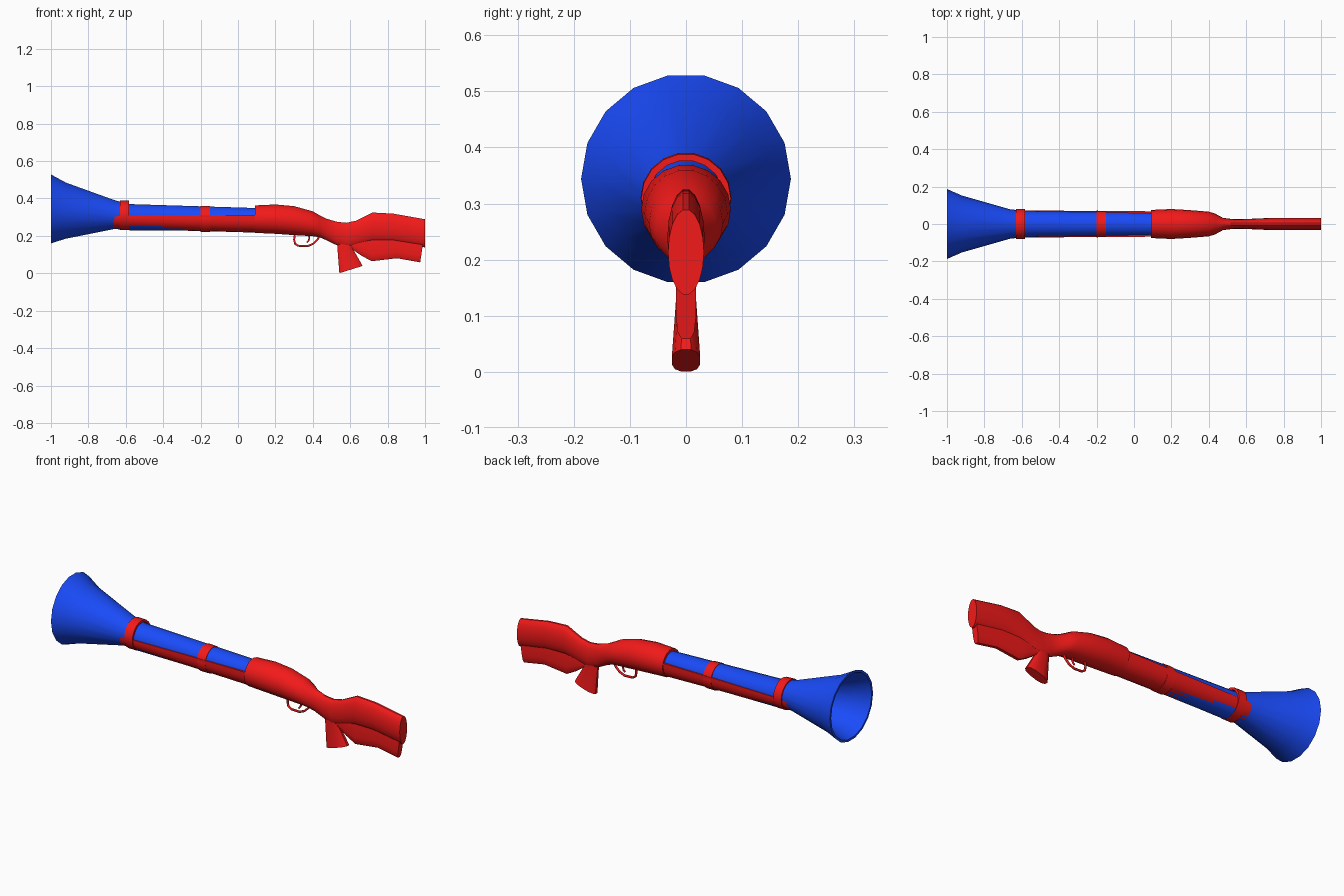
import bpy, bmesh, math

if "Cube" in bpy.data.objects:
    bpy.data.objects.remove(bpy.data.objects["Cube"])


def paint(name, color):
    m = bpy.data.materials.new(name)
    m.diffuse_color = color
    m.use_nodes = True
    m.node_tree.nodes["Principled BSDF"].inputs["Base Color"].default_value = m.diffuse_color
    return m


RED = paint("red_paint", (0.9, 0.01, 0.01, 1))
BLUE = paint("blue_paint", (0.01, 0.07, 0.95, 1))


def skin(name, rings, mat, loop=False):
    """Bridge equal-sized rings of points, capping the ends unless looped."""
    bm = bmesh.new()
    vs = [[bm.verts.new(p) for p in ring] for ring in rings]
    n = len(vs[0])
    pairs = list(zip(vs, vs[1:])) + ([(vs[-1], vs[0])] if loop else [])
    for a, b in pairs:
        for i in range(n):
            j = (i + 1) % n
            bm.faces.new((a[i], a[j], b[j], b[i]))
    if not loop:
        bm.faces.new(vs[0])
        bm.faces.new(vs[-1])
    bmesh.ops.recalc_face_normals(bm, faces=bm.faces)
    me = bpy.data.meshes.new(name)
    bm.to_mesh(me)
    bm.free()
    me.materials.append(mat)
    me.shade_smooth()
    me.set_sharp_from_angle(angle=math.radians(35))
    ob = bpy.data.objects.new(name, me)
    bpy.context.collection.objects.link(ob)
    return ob


def oval(p, q, w, n=18, power=1.0):
    """Oval ring whose long axis runs from p to q in the xz plane; w is half width."""
    pts = []
    for i in range(n):
        a = math.tau * (i + 0.5) / n
        c, s = [math.copysign(abs(v) ** power, v) for v in (math.cos(a), math.sin(a))]
        t = (1 - c) / 2
        pts.append((p[0] + (q[0] - p[0]) * t, w * s, p[1] + (q[1] - p[1]) * t))
    return pts


def circle(x, z, r):
    return oval((x, z + r), (x, z - r), r)


# Flared barrel: outside from breech to muzzle, then back down the bore
barrel = [(0.14, .287, .063), (0.09, .287, .063), (-0.58, .300, .071),
          (-0.66, .314, .078), (-0.92, .335, .152), (-1.0, .344, .187),
          (-1.0, .344, .175), (-0.92, .335, .140), (-0.66, .314, .066),
          (-0.58, .300, .059), (-0.30, .295, .056)]
skin("flared_barrel", [circle(*s) for s in barrel], BLUE)

# Retaining bands around barrel and fore-end
for name, x0, x1, z, r in (("front_band", -.632, -.583, .310, .081),
                           ("rear_band", -.20, -.15, .291, .071)):
    skin(name, [circle(x0, z, r), circle(x1, z - .001, r - .001),
                circle(x1, z - .001, r - .013), circle(x0, z, r - .012)], RED, loop=True)


# Fore-end: trough-shaped wood under the barrel
def trough(x, top, mid, bottom, w):
    arc = [(x, w * math.cos(math.pi * i / 10), mid - (mid - bottom) * math.sin(math.pi * i / 10))
           for i in range(11)]
    return [(x, w, top)] + arc + [(x, -w, top)]


skin("fore_end", [trough(-.68, .309, .305, .237, .077), trough(-.58, .31, .297, .234, .073),
                  trough(-.2, .312, .29, .226, .069), trough(.11, .312, .288, .217, .068)], RED)

# Receiver, wrist and butt: x, top, bottom, half width
stock = [(.09, .364, .215, .075), (.2, .369, .21, .080), (.30, .36, .203, .074),
         (.40, .332, .197, .066), (.435, .312, .192, .055), (.475, .292, .175, .033),
         (.53, .276, .148, .026), (.58, .271, .13, .026), (.63, .282, .145, .028),
         (.72, .326, .166, .032), (.83, .32, .165, .033), (1.0, .29, .137, .032)]
skin("stock", [oval((x, t), (x, b), w) for x, t, b, w in stock], RED)

# Lower keel of the butt
keel = [((.60, .19), (.60, .135), .014), ((.66, .21), (.66, .093), .017),
        ((.715, .21), (.715, .063), .018), ((.85, .22), (.85, .079), .018),
        ((.995, .2), (.974, .057), .018)]
skin("butt_keel", [oval(p, q, w, 12, .6) for p, q, w in keel], RED)

# Pistol grip, widening towards its base
grip = [((.53, .20), (.62, .20), .018), ((.53, .14), (.617, .128), .018),
        ((.54, .0), (.668, .04), .026)]
skin("pistol_grip", [oval(p, q, w, 12, .8) for p, q, w in grip], RED)


# Trigger guard and trigger: swept wires
def wire(name, pts, r):
    cu = bpy.data.curves.new(name, 'CURVE')
    cu.dimensions = '3D'
    cu.bevel_depth = r
    cu.bevel_resolution = 1
    cu.use_fill_caps = True
    sp = cu.splines.new('POLY')
    sp.points.add(len(pts) - 1)
    for p, (x, z) in zip(sp.points, pts):
        p.co = (x, 0, z, 1)
    cu.materials.append(RED)
    bpy.context.collection.objects.link(bpy.data.objects.new(name, cu))


wire("trigger_guard", [(.305, .215), (.300, .18), (.305, .158), (.322, .147), (.372, .145),
                       (.402, .158), (.425, .180), (.436, .20)], .006)
wire("trigger", [(.375, .21), (.382, .19), (.378, .175), (.368, .165)], .005)
